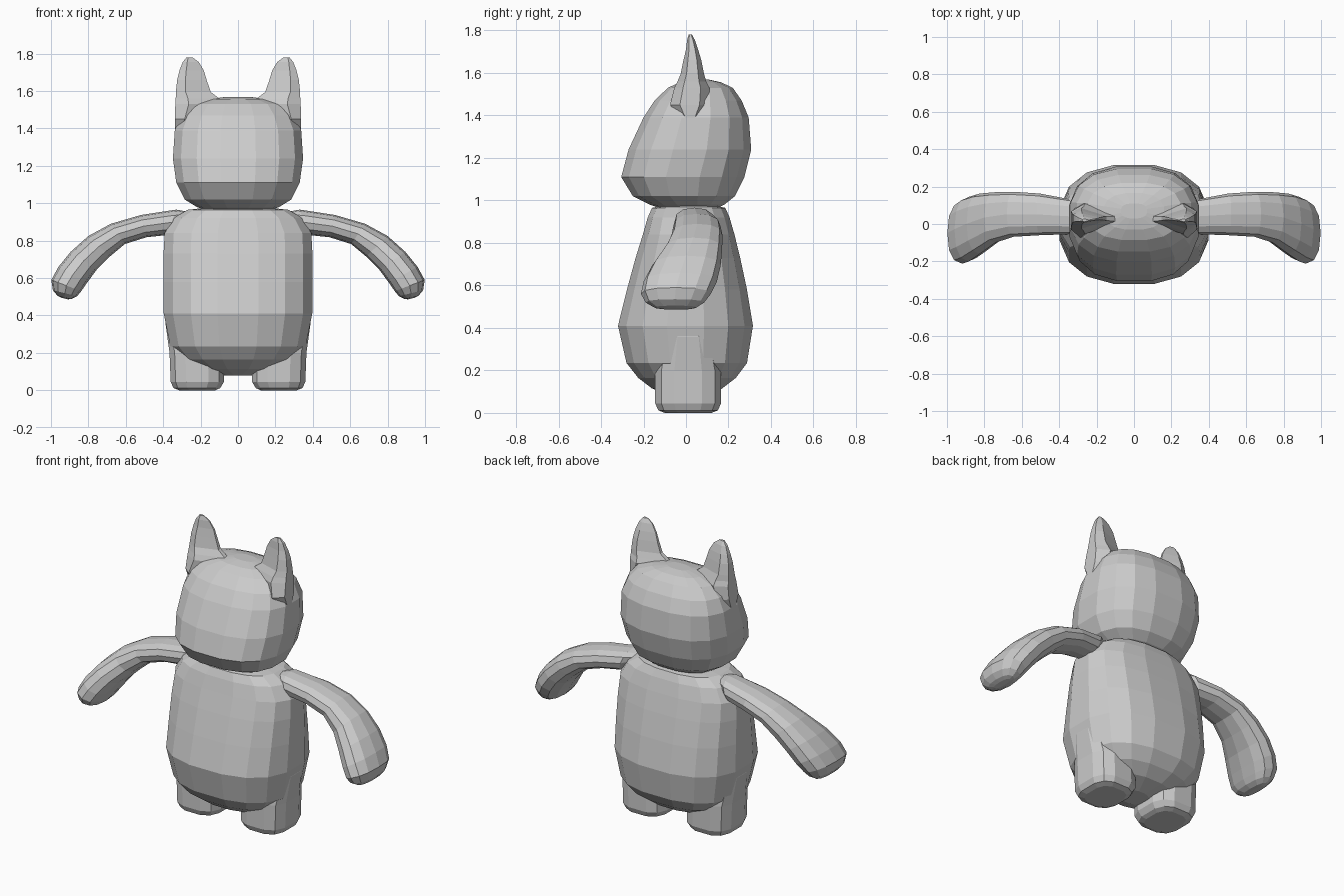
import bpy, bmesh, math
from mathutils import Vector

cube = bpy.data.objects.get("Cube")
if cube:
    bpy.data.objects.remove(cube, do_unlink=True)

grey = bpy.data.materials.new("soft grey")
grey.use_nodes = True
COLOUR = (0.6, 0.6, 0.6, 1)
grey.diffuse_color = COLOUR
grey.node_tree.nodes["Principled BSDF"].inputs["Base Color"].default_value = COLOUR


def spow(v, e):
    return math.copysign(abs(v) ** e, v)


def loft(name, rings, mirror=False):
    """Skin equal-sized rings of points, cap both ends, optionally mirror across x."""
    bm = bmesh.new()
    rows = [[bm.verts.new(p) for p in ring] for ring in rings]
    n = len(rows[0])
    for a, b in zip(rows, rows[1:]):
        for i in range(n):
            bm.faces.new((a[i], a[(i + 1) % n], b[(i + 1) % n], b[i]))
    bm.faces.new(rows[0][::-1])
    bm.faces.new(rows[-1])
    bmesh.ops.recalc_face_normals(bm, faces=bm.faces)
    sides = [("", 1)] if not mirror else [("left_", 1), ("right_", -1)]
    for prefix, s in sides:
        if s < 0:
            bmesh.ops.scale(bm, vec=(-1, 1, 1), verts=bm.verts)
            bmesh.ops.reverse_faces(bm, faces=bm.faces)
        me = bpy.data.meshes.new(prefix + name)
        bm.to_mesh(me)
        me.materials.append(grey)
        bpy.context.collection.objects.link(bpy.data.objects.new(prefix + name, me))
    bm.free()


def flat_ring(z, x0, x1, y0, y1, n=16, power=2.5):
    """Horizontal rounded-rectangle ring between the given limits."""
    pts = []
    for i in range(n):
        a = 2 * math.pi * (i + 0.5) / n
        k = math.cos(math.pi / n) ** (2 / power)
        pts.append(((x0 + x1) / 2 + (x1 - x0) / 2 * spow(math.cos(a), 2 / power) / k,
                    (y0 + y1) / 2 + (y1 - y0) / 2 * spow(math.sin(a), 2 / power) / k, z))
    return pts


# Body: z, half width, front y, back y
body = [(0.08, 0.08, -0.07, 0.07), (0.115, 0.21, -0.16, 0.17), (0.165, 0.30, -0.225, 0.235),
        (0.235, 0.362, -0.28, 0.287), (0.41, 0.397, -0.32, 0.315), (0.58, 0.398, -0.278, 0.287),
        (0.73, 0.398, -0.237, 0.255), (0.84, 0.392, -0.203, 0.228), (0.92, 0.345, -0.18, 0.205),
        (0.965, 0.27, -0.16, 0.185), (0.975, 0.18, -0.11, 0.14)]
loft("body", [flat_ring(z, -w, w, f, b) for z, w, f, b in body])

# Head: bulges forward at the jaw and backward at the crown
head = [(0.955, 0.15, -0.10, 0.13), (0.98, 0.22, -0.17, 0.18), (1.02, 0.285, -0.25, 0.23),
        (1.11, 0.33, -0.305, 0.275), (1.24, 0.348, -0.27, 0.307), (1.39, 0.338, -0.2, 0.295),
        (1.47, 0.305, -0.148, 0.262), (1.53, 0.25, -0.085, 0.22), (1.556, 0.16, -0.03, 0.165),
        (1.568, 0.07, 0.03, 0.11)]
loft("head", [flat_ring(z, -w, w, f, b) for z, w, f, b in head])

# Ears: thin towards the middle, thicker on the outer side
ears = [(1.37, 0.24, 0.338, -0.01, 0.05), (1.45, 0.15, 0.338, -0.075, 0.11),
        (1.53, 0.08, 0.335, -0.055, 0.11), (1.56, 0.10, 0.333, -0.04, 0.095),
        (1.595, 0.146, 0.332, -0.025, 0.085), (1.66, 0.168, 0.325, -0.012, 0.072),
        (1.71, 0.183, 0.313, 0.0, 0.057), (1.755, 0.21, 0.295, 0.005, 0.042),
        (1.78, 0.243, 0.275, 0.012, 0.028)]
ear_rings = []
for z, xi, xo, yf, yb in ears:
    m, c, d = xi + (xo - xi) * 0.72, (yf + yb) / 2, (yb - yf) * 0.25
    ear_rings.append([(xi, c - d * 0.4, z), (m, yf, z), (xo, c - d, z),
                      (xo, c + d, z), (m, yb, z), (xi, c + d * 0.4, z)])
loft("ear", ear_rings, mirror=True)

# Arms: upper point, lower point (x, z) and y limits of each cross-section
arms = [((0.27, 0.955), (0.33, 0.87), -0.03, 0.09), ((0.33, 0.966), (0.38, 0.83), -0.055, 0.135),
        ((0.52, 0.937), (0.49, 0.818), -0.06, 0.163), ((0.68, 0.89), (0.605, 0.782), -0.068, 0.172),
        ((0.80, 0.825), (0.685, 0.715), -0.10, 0.17), ((0.895, 0.74), (0.755, 0.645), -0.16, 0.163),
        ((0.96, 0.66), (0.807, 0.575), -0.20, 0.145), ((0.998, 0.59), (0.838, 0.53), -0.212, 0.117),
        ((0.99, 0.535), (0.86, 0.503), -0.19, 0.085), ((0.965, 0.505), (0.89, 0.488), -0.15, 0.05),
        ((0.942, 0.494), (0.91, 0.486), -0.11, 0.02)]
arm_rings = []
for (xu, zu), (xl, zl), y0, y1 in arms:
    up, low, ring = Vector((xu, 0, zu)), Vector((xl, 0, zl)), []
    for i in range(12):
        a = 2 * math.pi * i / 12
        p = (up + low) / 2 + (up - low) / 2 * spow(math.sin(a), 0.85)
        p.y = (y0 + y1) / 2 + (y1 - y0) / 2 * spow(math.cos(a), 0.85)
        ring.append(p)
    arm_rings.append(ring)
loft("arm", arm_rings, mirror=True)

# Legs: short stumps with bevelled soles, tucked into the hips
legs = [(0.0, 0.12, 0.315, -0.10, 0.12), (0.012, 0.095, 0.345, -0.13, 0.15),
        (0.045, 0.075, 0.36, -0.145, 0.165), (0.20, 0.075, 0.366, -0.145, 0.165),
        (0.36, 0.12, 0.388, -0.11, 0.13), (0.45, 0.18, 0.36, -0.08, 0.10)]
loft("leg", [flat_ring(z, a, b, c, d, n=12, power=3) for z, a, b, c, d in legs], mirror=True)
